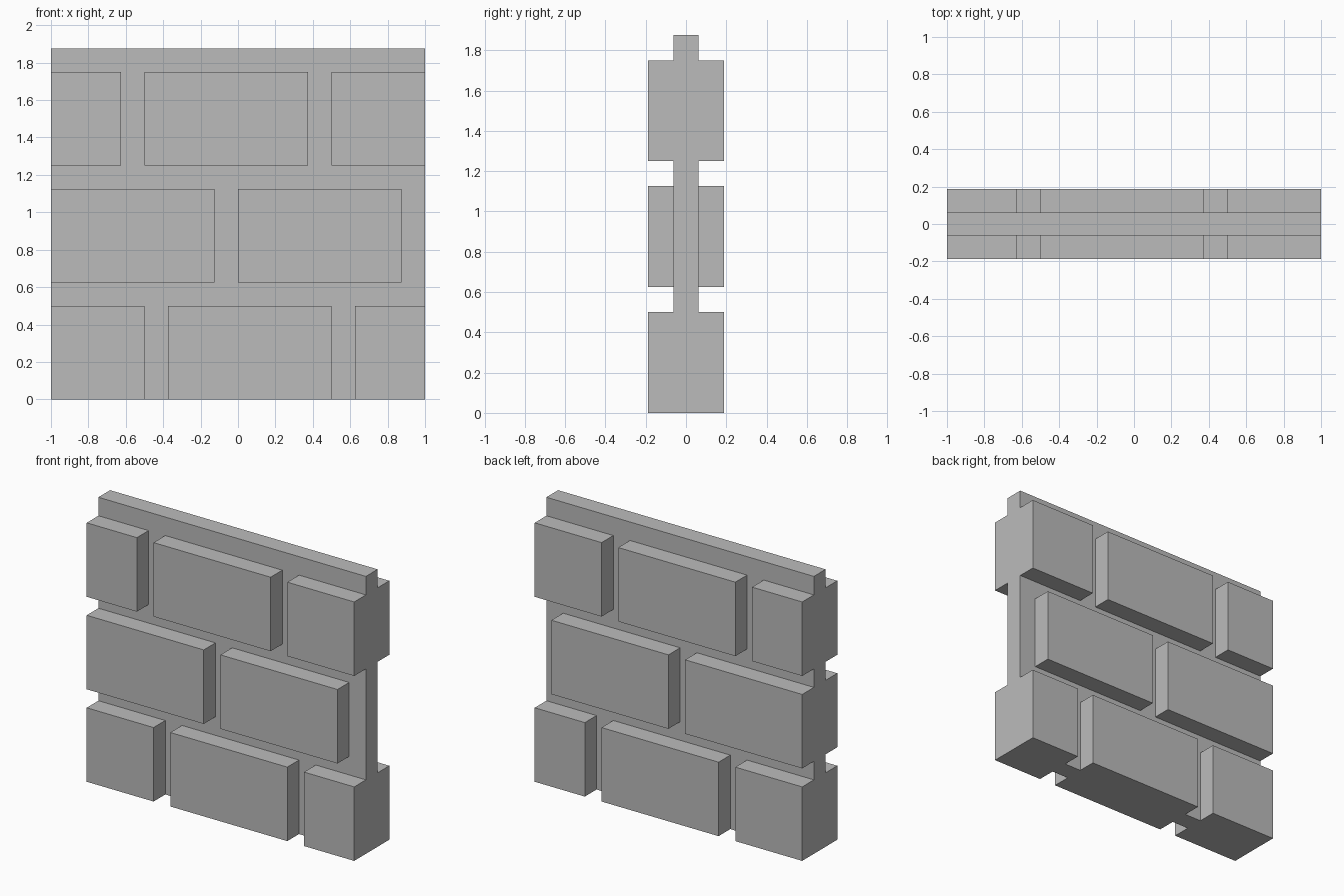
import bpy
import bmesh
import math

cube = bpy.data.objects.get("Cube")
if cube:
    bpy.data.objects.remove(cube, do_unlink=True)

UNIT = 0.125            # joint width; every size is a multiple of it
HEIGHT = 15 * UNIT
BRICK_HEIGHT = 4 * UNIT
COURSE = 5 * UNIT
RELIEF = UNIT

# Brick spans along x for each course, bottom to top, in joint widths
COURSES = [
    [(-8, -4), (-3, 4), (5, 8)],
    [(-8, -1), (0, 7)],
    [(-8, -5), (-4, 3), (4, 8)],
]


def make_material(name, rgb):
    mat = bpy.data.materials.new(name)
    mat.use_nodes = True
    mat.diffuse_color = (*rgb, 1)
    mat.node_tree.nodes["Principled BSDF"].inputs["Base Color"].default_value = (*rgb, 1)
    return mat


def on_brick(face):
    """True where a front or back face lies within a brick."""
    c = face.calc_center_median()
    row = int(c.z // COURSE)
    return (abs(face.normal.y) > 0.9 and c.z - row * COURSE < BRICK_HEIGHT
            and any(a * UNIT < c.x < b * UNIT for a, b in COURSES[row]))


bm = bmesh.new()

# Thin mortar slab
bmesh.ops.create_cube(bm, size=1)
for v in bm.verts:
    v.co = (v.co.x * 2, v.co.y * UNIT, (v.co.z + 0.5) * HEIGHT)

# Score the joint lines
x_cuts = {x * UNIT for course in COURSES for span in course for x in span if abs(x) < 8}
z_cuts = {row * COURSE + h for row in range(len(COURSES)) for h in (0, BRICK_HEIGHT)} - {0}
lines = [((x, 0, 0), (1, 0, 0)) for x in sorted(x_cuts)]
lines += [((0, 0, z), (0, 0, 1)) for z in sorted(z_cuts)]
for point, normal in lines:
    bmesh.ops.bisect_plane(bm, geom=bm.verts[:] + bm.edges[:] + bm.faces[:],
                           plane_co=point, plane_no=normal)
bm.normal_update()

# Raise the bricks on both sides
for side in (-1, 1):
    region = [f for f in bm.faces if f.normal.y * side > 0.9 and on_brick(f)]
    raised = bmesh.ops.extrude_face_region(bm, geom=region)["geom"]
    bmesh.ops.translate(bm, vec=(0, side * RELIEF, 0),
                        verts=[g for g in raised if isinstance(g, bmesh.types.BMVert)])
    leftover = [f for f in region if f.is_valid]
    bmesh.ops.delete(bm, geom=leftover, context="FACES_ONLY")
    bm.normal_update()

# Merge flat neighbouring faces
bmesh.ops.recalc_face_normals(bm, faces=bm.faces[:])
bmesh.ops.dissolve_limit(bm, angle_limit=math.radians(1),
                         verts=bm.verts[:], edges=bm.edges[:])

mesh = bpy.data.meshes.new("brick_wall")
bm.to_mesh(mesh)
bm.free()
mesh.materials.append(make_material("stone_grey", (0.5, 0.5, 0.5)))
wall = bpy.data.objects.new("brick_wall", mesh)
bpy.context.collection.objects.link(wall)
